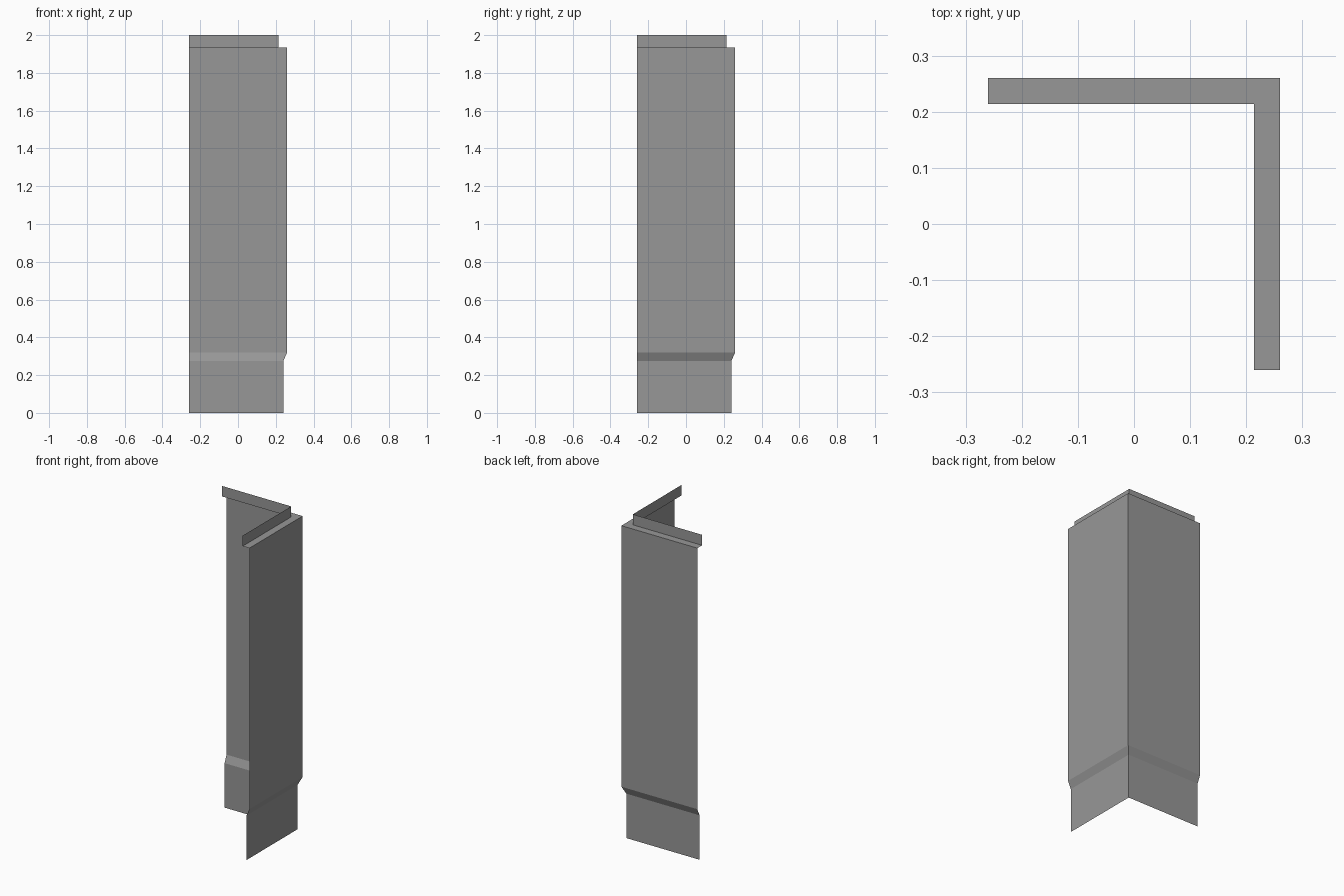
import bpy
import bmesh

cube = bpy.data.objects.get("Cube")
if cube:
    bpy.data.objects.remove(cube, do_unlink=True)

# Plain grey sheet material
GREY = (0.31, 0.31, 0.31, 1.0)
mat = bpy.data.materials.new("plain_grey")
mat.use_nodes = True
mat.diffuse_color = GREY
mat.node_tree.nodes["Principled BSDF"].inputs["Base Color"].default_value = GREY

END = -0.26  # free end of both legs

# Section of the sheet, bottom to top: (offset from centre, height)
PROFILE = [(0.24, 0.0), (0.24, 0.275), (0.26, 0.32),
           (0.26, 1.935), (0.214, 1.935), (0.214, 2.0)]

# Sweep the section along the two legs, mitred at the corner
bm = bmesh.new()
rows = [[bm.verts.new(p) for p in ((END, d, z), (d, d, z), (d, END, z))]
        for d, z in PROFILE]
for low, high in zip(rows, rows[1:]):
    for i in range(2):
        bm.faces.new((low[i + 1], low[i], high[i], high[i + 1]))
bm.normal_update()

mesh = bpy.data.meshes.new("corner_panel")
bm.to_mesh(mesh)
bm.free()
mesh.materials.append(mat)
panel = bpy.data.objects.new("corner_panel", mesh)
bpy.context.collection.objects.link(panel)
